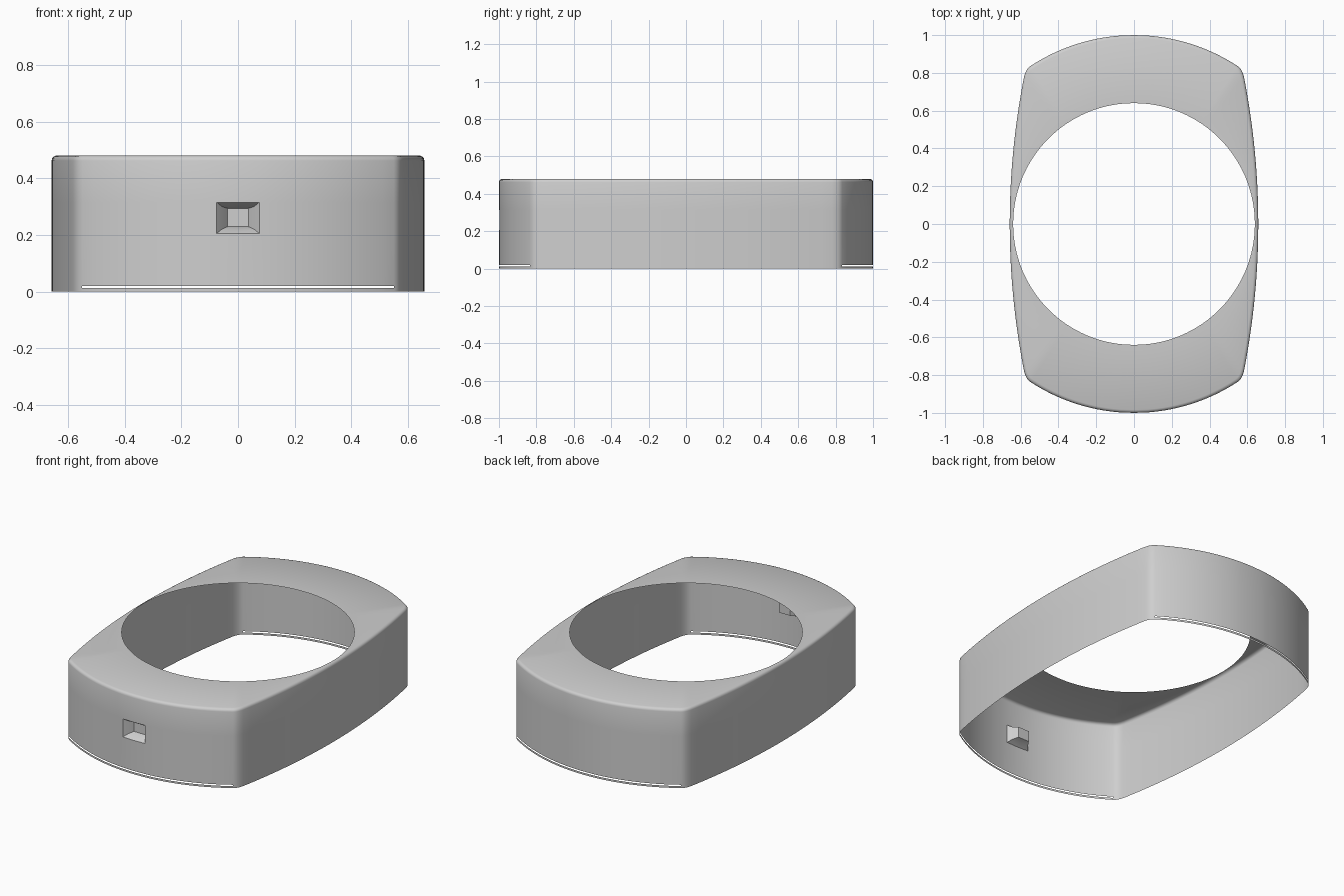
import bpy, bmesh, math

if "Cube" in bpy.data.objects:
    bpy.data.objects.remove(bpy.data.objects["Cube"])

H = 0.48          # height
HOLE = 0.64       # radius of the round opening
SX, SY = 0.075, (0.205, 0.315)   # port half width and z range

grey = bpy.data.materials.new("light_grey")
grey.diffuse_color = (0.62, 0.62, 0.62, 1)
grey.use_nodes = True
grey.node_tree.nodes["Principled BSDF"].inputs["Base Color"].default_value = grey.diffuse_color


def end_arc():
    """Front end, left to right, on a unit circle."""
    side = [0.55 - (0.55 - SX) * i / 12 for i in range(13)]
    xs = [-x for x in side] + [0] + side[::-1]
    return [(x, -math.sqrt(1 - x * x)) for x in xs]


def corner():
    """Rounded corner from front end to right side."""
    a, c, b = (0.55, -0.835), (0.571, -0.823), (0.582, -0.78)
    return [tuple((1-t)**2*a[k] + 2*t*(1-t)*c[k] + t*t*b[k] for k in (0, 1))
            for t in (0.25, 0.5, 0.75)]


def right_side():
    ys = [-0.78 + 1.56 * i / 28 for i in range(29)]
    return [(0.658 - 0.076 * (y / 0.78) ** 2, y) for y in ys]


# Half outline, then the other half by 180 degree rotation
half = end_arc() + corner() + right_side() + [(x, -y) for x, y in corner()[::-1]]
outline = half + [(-x, -y) for x, y in half]
n = len(outline)

bm = bmesh.new()

# Wall rows: (z, inset); the last rows round the top edge
rows = [(0, 0), (0.012, 0), (0.02, 0), (SY[0], 0), (SY[1], 0),
        (H - 0.018, 0), (H - 0.010, 0.002), (H - 0.004, 0.007), (H, 0.016)]
rings = [[bm.verts.new((x * (1 - d / 0.658), y * (1 - d), z)) for x, y in outline]
         for z, d in rows]
# Inner edge of the flat top
rings.append([bm.verts.new((HOLE * x / math.hypot(x, y), HOLE * y / math.hypot(x, y), H))
              for x, y in outline])

for r in range(len(rings) - 1):
    for i in range(n):
        j = (i + 1) % n
        (xa, ya), (xb, yb) = outline[i], outline[j]
        at_end = min(abs(ya), abs(yb)) > 0.8349 and max(abs(xa), abs(xb)) < 0.551
        in_port = ya < -0.9 and max(abs(xa), abs(xb)) < SX + 0.001
        if (r == 1 and at_end) or (r == 3 and in_port):
            continue          # bottom slits and port opening
        bm.faces.new((rings[r][i], rings[r][j], rings[r + 1][j], rings[r + 1][i]))

# Recessed port in the front wall: funnel, short tunnel, back
cols = [i for i, (x, y) in enumerate(outline) if y < -0.9 and abs(x) < SX + 0.001]
ring = [rings[3][i] for i in cols] + [rings[4][i] for i in cols[::-1]]
for w, z0, z1, y in ((0.057, 0.22, 0.30, -0.975), (0.049, 0.229, 0.294, -0.945)):
    new = [bm.verts.new((v.co.x / SX * w, y, z0 if k < 3 else z1))
           for k, v in enumerate(ring)]
    for k in range(6):
        m = (k + 1) % 6
        bm.faces.new((ring[k], ring[m], new[m], new[k]))
    ring = new
bm.faces.new(ring)

bmesh.ops.remove_doubles(bm, verts=bm.verts, dist=1e-5)
loose = [v for v in bm.verts if not v.link_faces]
bmesh.ops.delete(bm, geom=loose, context='VERTS')

mesh = bpy.data.meshes.new("shell_housing")
bm.to_mesh(mesh)
bm.free()
mesh.materials.append(grey)
obj = bpy.data.objects.new("shell_housing", mesh)
bpy.context.collection.objects.link(obj)
bpy.context.view_layer.objects.active = obj
obj.select_set(True)
bpy.ops.object.shade_smooth_by_angle(angle=math.radians(32))
